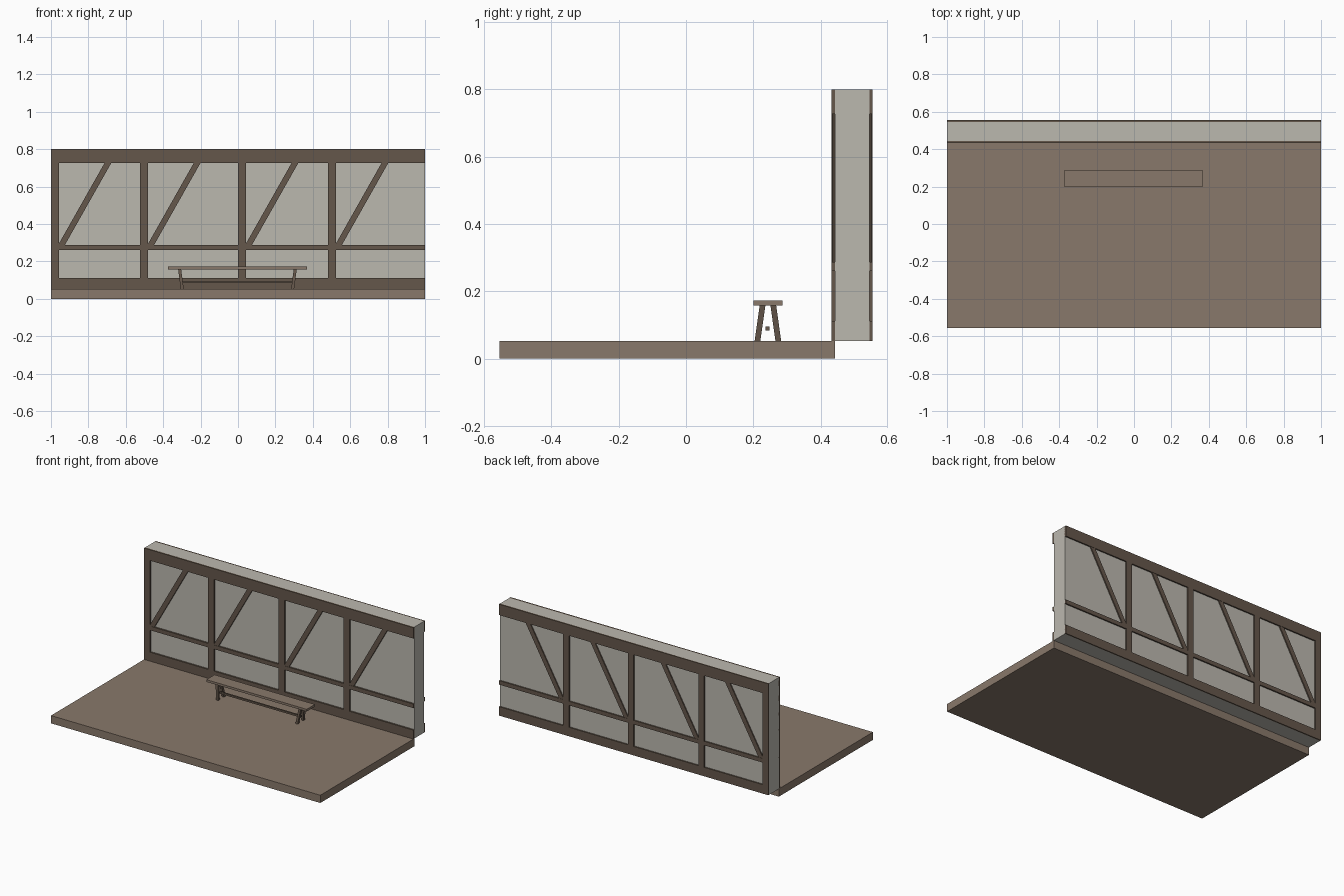
import bpy

if "Cube" in bpy.data.objects:
    bpy.data.objects.remove(bpy.data.objects["Cube"])


def material(name, rgb):
    m = bpy.data.materials.new(name)
    m.diffuse_color = (*rgb, 1)
    m.use_nodes = True
    m.node_tree.nodes["Principled BSDF"].inputs["Base Color"].default_value = m.diffuse_color
    return m


PLASTER = material("plaster", (0.50, 0.48, 0.43))
TIMBER = material("timber", (0.13, 0.095, 0.07))
BOARDS = material("boards", (0.25, 0.19, 0.145))


def slanted(name, bottom, top, wx, wy, mat):
    """Bar with level ends running from the bottom centre to the top centre."""
    verts = [(c[0] + sx * wx / 2, c[1] + sy * wy / 2, c[2])
             for c in (bottom, top)
             for sx, sy in ((-1, -1), (1, -1), (1, 1), (-1, 1))]
    faces = [(3, 2, 1, 0), (4, 5, 6, 7)]
    faces += [(i, (i + 1) % 4, (i + 1) % 4 + 4, i + 4) for i in range(4)]
    mesh = bpy.data.meshes.new(name)
    mesh.from_pydata(verts, [], faces)
    mesh.materials.append(mat)
    obj = bpy.data.objects.new(name, mesh)
    bpy.context.collection.objects.link(obj)
    return obj


def box(name, x, y, z, mat):
    cx, cy = sum(x) / 2, sum(y) / 2
    return slanted(name, (cx, cy, z[0]), (cx, cy, z[1]),
                   x[1] - x[0], y[1] - y[0], mat)


FLOOR, TOP = 0.052, 0.8

# floor slab and plaster wall core
box("floor", (-1, 1), (-0.555, 0.443), (0, FLOOR), BOARDS)
box("wall", (-1, 1), (0.443, 0.546), (FLOOR, TOP), PLASTER)

# timber framing on both faces of the wall
for side, y in (("front", (0.432, 0.445)), ("back", (0.544, 0.555))):
    box(side + "_top_beam", (-1, 1), y, (0.727, TOP), TIMBER)
    box(side + "_sill_beam", (-1, 1), y, (FLOOR, 0.112), TIMBER)
    box(side + "_middle_rail", (-1, 1), y, (0.26, 0.287), TIMBER)
    yc = sum(y) / 2
    for i, (x0, x1) in enumerate(((-1, -0.957), (-0.524, -0.48),
                                  (0, 0.043), (0.481, 0.524))):
        box(f"{side}_post_{i}", (x0, x1), y, (0.112, 0.727), TIMBER)
        slanted(f"{side}_brace_{i}", (x1 + 0.013, yc, 0.287),
                (x1 + 0.262, yc, 0.727), 0.036, y[1] - y[0] - 0.003, TIMBER)

# bench: seat, four splayed legs and a stretcher
box("bench_seat", (-0.375, 0.37), (0.2, 0.287), (0.157, 0.172), BOARDS)
CX, CY = -0.003, 0.2435
for sx in (-1, 1):
    for sy in (-1, 1):
        slanted(f"bench_leg_{sx}_{sy}",
                (CX + sx * 0.295, CY + sy * 0.031, FLOOR),
                (CX + sx * 0.309, CY + sy * 0.016, 0.158),
                0.016, 0.017, TIMBER)
box("bench_stretcher", (-0.305, 0.299), (0.236, 0.248), (0.084, 0.096), TIMBER)
